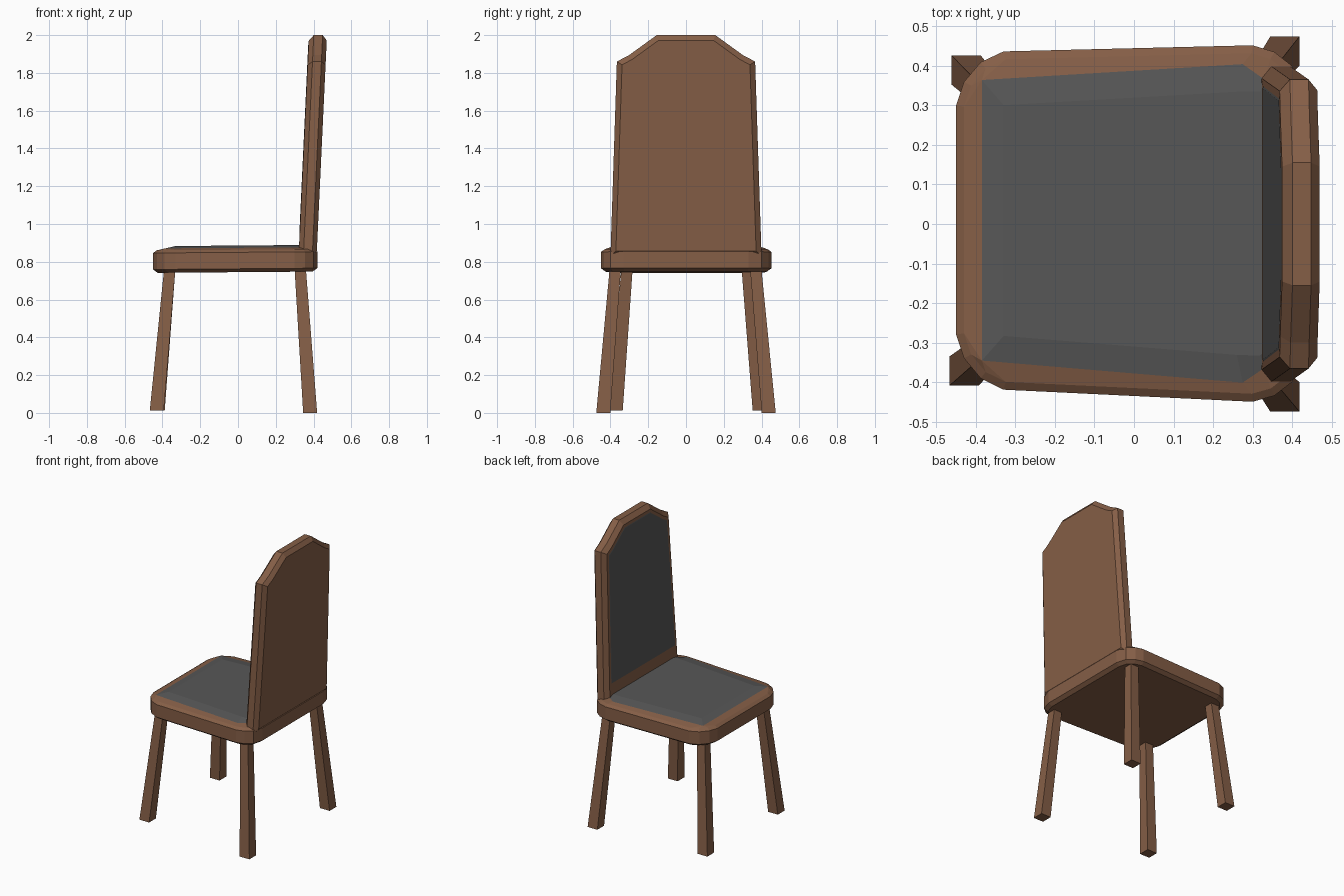
import bpy, bmesh
from mathutils import Vector

if "Cube" in bpy.data.objects:
    bpy.data.objects.remove(bpy.data.objects["Cube"])


def material(name, rgb):
    m = bpy.data.materials.new(name)
    m.diffuse_color = (*rgb, 1)
    m.use_nodes = True
    m.node_tree.nodes["Principled BSDF"].inputs["Base Color"].default_value = m.diffuse_color
    return m


WOOD = material("brown wood", (0.235, 0.113, 0.062))
FABRIC = material("dark grey fabric", (0.095, 0.095, 0.095))


def inset(points, d):
    """Mitred inset of a counter-clockwise 2D outline."""
    pts = [Vector(p) for p in points]
    out = []
    for i, p in enumerate(pts):
        a = (p - pts[i - 1]).normalized()
        b = (pts[(i + 1) % len(pts)] - p).normalized()
        n1, n2 = Vector((-a.y, a.x)), Vector((-b.y, b.x))
        out.append(p + (n1 + n2) * d / (1 + n1.dot(n2)))
    return [tuple(p) for p in out]


def loft(name, rings, fabric_from=None):
    """Skin a stack of rings; faces from ring fabric_from onward are fabric."""
    bm = bmesh.new()
    loops = [[bm.verts.new(co) for co in ring] for ring in rings]
    n = len(rings[0])
    bm.faces.new(loops[0][::-1])
    for k in range(len(loops) - 1):
        a, b = loops[k], loops[k + 1]
        for i in range(n):
            j = (i + 1) % n
            f = bm.faces.new((a[i], a[j], b[j], b[i]))
            f.material_index = int(fabric_from is not None and k >= fabric_from)
    f = bm.faces.new(loops[-1])
    f.material_index = int(fabric_from is not None)
    bmesh.ops.remove_doubles(bm, verts=bm.verts, dist=0.0005)
    bmesh.ops.recalc_face_normals(bm, faces=bm.faces)
    me = bpy.data.meshes.new(name)
    bm.to_mesh(me)
    bm.free()
    me.materials.append(WOOD)
    if fabric_from is not None:
        me.materials.append(FABRIC)
    ob = bpy.data.objects.new(name, me)
    bpy.context.collection.objects.link(ob)
    return ob


# Seat: half outlines mirrored across y, with a slight hand-made skew
def full(half):
    pts = [(x, -y) for x, y in half] + half[::-1]
    return [(x, y + 0.012 * (0.4 - x)) for x, y in pts]


rim = full([(-0.45, 0.29), (-0.43, 0.35), (-0.388, 0.40), (-0.33, 0.428),
            (0.30, 0.451), (0.355, 0.435), (0.40, 0.40), (0.42, 0.33)])
cushion = full([(-0.385, 0.355)] * 4 +
               [(0.275, 0.403), (0.33, 0.365), (0.36, 0.33), (0.37, 0.25)])
crown = full([(-0.33, 0.292)] * 4 +
             [(0.26, 0.333), (0.32, 0.334), (0.345, 0.30), (0.355, 0.24)])


def level(outline, z):
    return [(x, y, z + 0.008 * x) for x, y in outline]


loft("seat", [level(inset(rim, 0.025), 0.745), level(rim, 0.763), level(rim, 0.85),
              level(inset(rim, 0.02), 0.864), level(cushion, 0.874),
              level(crown, 0.886)], fabric_from=4)

# Backrest: outline in y/z, leaning towards +x
side = [(0.40, 0.83), (0.366, 1.86), (0.30, 1.895), (0.155, 2.0)]
outline = side + [(-y, z) for y, z in side[::-1]]


def lean(points, x, low=0.0):
    out = []
    for y, z in points:
        z = max(z, low)
        out.append((x + 0.047 * (z - 0.87), y, z))
    return out


loft("backrest", [lean(inset(outline, 0.028), 0.418), lean(outline, 0.395),
                  lean(outline, 0.348), lean(inset(outline, 0.03), 0.323),
                  lean(inset(outline, 0.05), 0.322, 0.965),
                  lean(inset(outline, 0.055), 0.321, 0.97)], fabric_from=4)


# Legs: splayed, tapered square posts
def square(x, y, z, w):
    h = w / 2
    return [(x - h, y - h, z), (x + h, y - h, z), (x + h, y + h, z), (x - h, y + h, z)]


for name, foot, top in [
        ("front_leg_right", (-0.43, -0.372, 0.012), (-0.362, -0.313)),
        ("front_leg_left", (-0.425, 0.39, 0.012), (-0.362, 0.325)),
        ("back_leg_right", (0.382, -0.438, 0.0), (0.33, -0.375)),
        ("back_leg_left", (0.382, 0.438, 0.0), (0.33, 0.37))]:
    loft(name, [square(*foot, 0.074), square(*top, 0.755, 0.06)])
